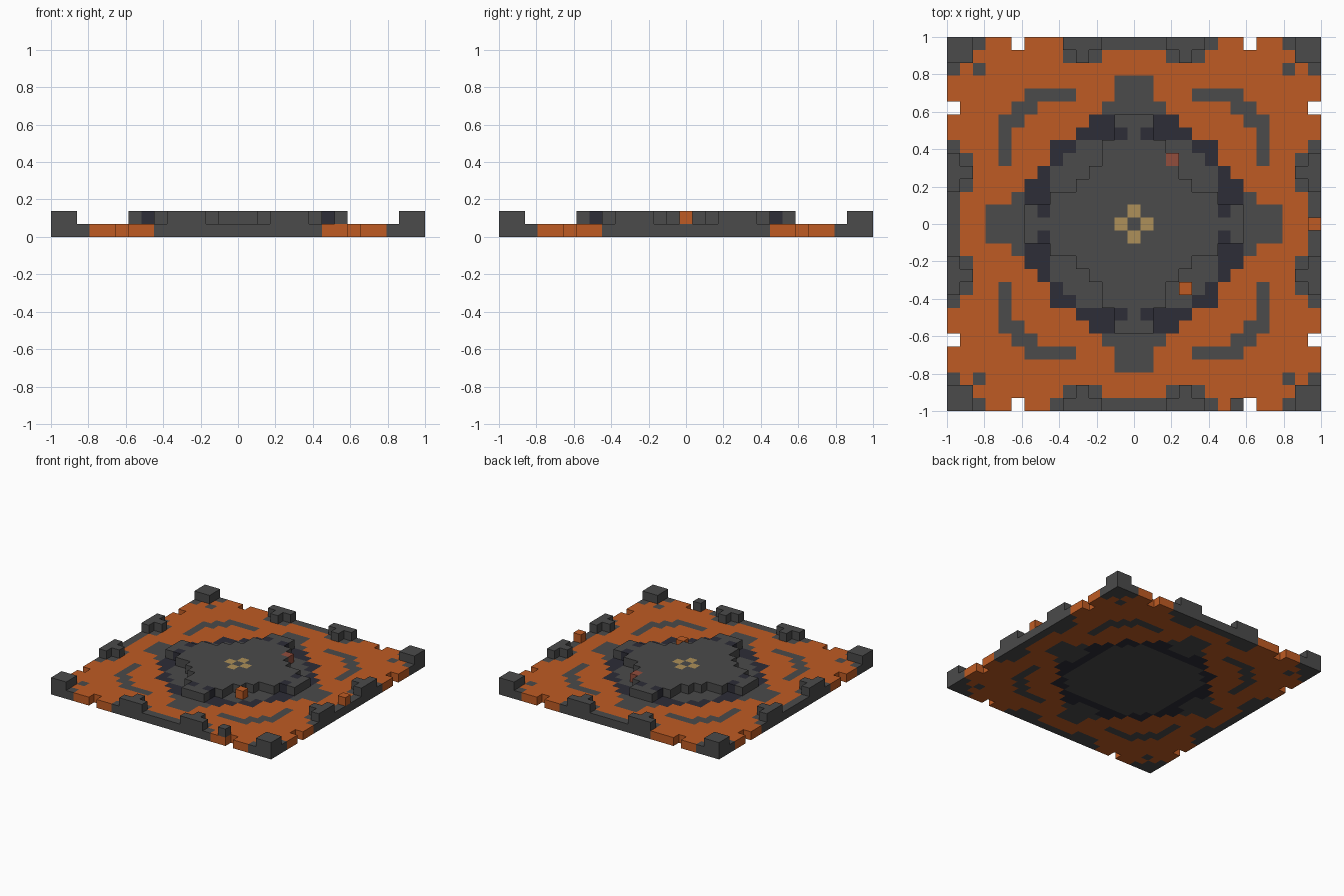
import bpy
import bmesh
from mathutils import Vector

if "Cube" in bpy.data.objects:
    bpy.data.objects.remove(bpy.data.objects["Cube"], do_unlink=True)

R = 14                    # cells from the centre to the rim
S = 2 / (2 * R + 1)       # cell size

COLOURS = {
    "orange": (0.52, 0.105, 0.017),
    "grey": (0.069, 0.069, 0.069),
    "dark_slate": (0.026, 0.026, 0.038),
    "gold": (0.42, 0.28, 0.10),
    "rust_red": (0.29, 0.075, 0.045),
}
NAMES = list(COLOURS)
MATS = []
for name, rgb in COLOURS.items():
    m = bpy.data.materials.new(name)
    m.use_nodes = True
    m.diffuse_color = (*rgb, 1)
    bsdf = m.node_tree.nodes["Principled BSDF"]
    bsdf.inputs["Base Color"].default_value = (*rgb, 1)
    bsdf.inputs["Roughness"].default_value = 0.9
    MATS.append(m)


def floor_colour(x, y):
    """Colour of a floor tile; the pattern is mirrored on both axes and the diagonals."""
    if (x, y) == (-6, R):
        return "orange"
    a, b = sorted((abs(x), abs(y)))      # a is the smaller, b the larger
    if b == R:                           # rim
        return "grey" if a <= 6 or a >= 12 else "orange"
    if b == 13:                          # feet of the rim blocks and corners
        return "grey" if 3 <= a <= 5 or a == 13 else "orange"
    if a == b == 12:
        return "grey"
    # arcs around the middle
    if (b == 10 and 5 <= a <= 8) or (b == 9 and a in (8, 9)):
        return "grey"
    # arms of the cross
    if (b in (10, 11) and a <= 1) or (b == 9 and a <= 2) or (b == 8 and a <= 1):
        return "grey"
    # dark ring
    if (b == 8 and a in (2, 3)) or (b == 7 and a <= 4) or (b == 6 and a >= 5):
        return "dark_slate"
    if b <= 6:
        return "grey"
    return "orange"


floor, rim_blocks, plateau = {}, {}, {}
span = range(-R, R + 1)
for x in span:
    for y in span:
        a, b = sorted((abs(x), abs(y)))
        if (a, b) == (9, R):             # notches in the rim
            continue
        floor[x, y] = floor_colour(x, y)
        # raised corners and T-shaped rim blocks
        if a >= 13 or (b == R and 3 <= a <= 5) or (a, b) == (4, 13):
            rim_blocks[x, y] = "grey"
        # stepped central platform with a short arm on each side
        if (a <= 2 and b <= 6) or (b <= 4 and a <= 3) or (a <= 1 and b <= 8):
            plateau[x, y] = "grey"
            if (a, b) == (1, 7):
                plateau[x, y] = "dark_slate"
            if (a, b) == (0, 1):
                plateau[x, y] = "gold"

LOOSE = {
    "loose_rim_cube": ((8, -R), "grey"),
    "loose_side_cube": ((R, 0), "orange"),
    "loose_orange_cube": ((4, -5), "orange"),
    "loose_red_cube": ((3, 5), "rust_red"),
}
parts = [("floor", floor, 0), ("rim_blocks", rim_blocks, 1), ("plateau", plateau, 1)]
parts += [(n, {c: col}, 1) for n, (c, col) in LOOSE.items()]

# every filled cell, so that hidden faces between cells are left out
filled = {(x, y, z) for _, cells, z in parts for x, y in cells}
DIRS = [Vector(d) for d in ((1, 0, 0), (-1, 0, 0), (0, 1, 0),
                            (0, -1, 0), (0, 0, 1), (0, 0, -1))]


def build(name, cells, z):
    bm = bmesh.new()
    for (x, y), colour in cells.items():
        centre = Vector((x, y, z))
        for d in DIRS:
            if tuple(int(v) for v in centre + d) in filled:
                continue
            u = Vector((d.y, d.z, d.x)) / 2
            v = d.cross(u)
            mid = centre + d / 2 + Vector((0, 0, 0.5))
            f = bm.faces.new([bm.verts.new((mid + o) * S)
                              for o in (-u - v, u - v, u + v, v - u)])
            f.material_index = NAMES.index(colour)
    bmesh.ops.remove_doubles(bm, verts=bm.verts, dist=S / 100)
    mesh = bpy.data.meshes.new(name)
    bm.to_mesh(mesh)
    bm.free()
    for m in MATS:
        mesh.materials.append(m)
    bpy.context.collection.objects.link(bpy.data.objects.new(name, mesh))


for part in parts:
    build(*part)
